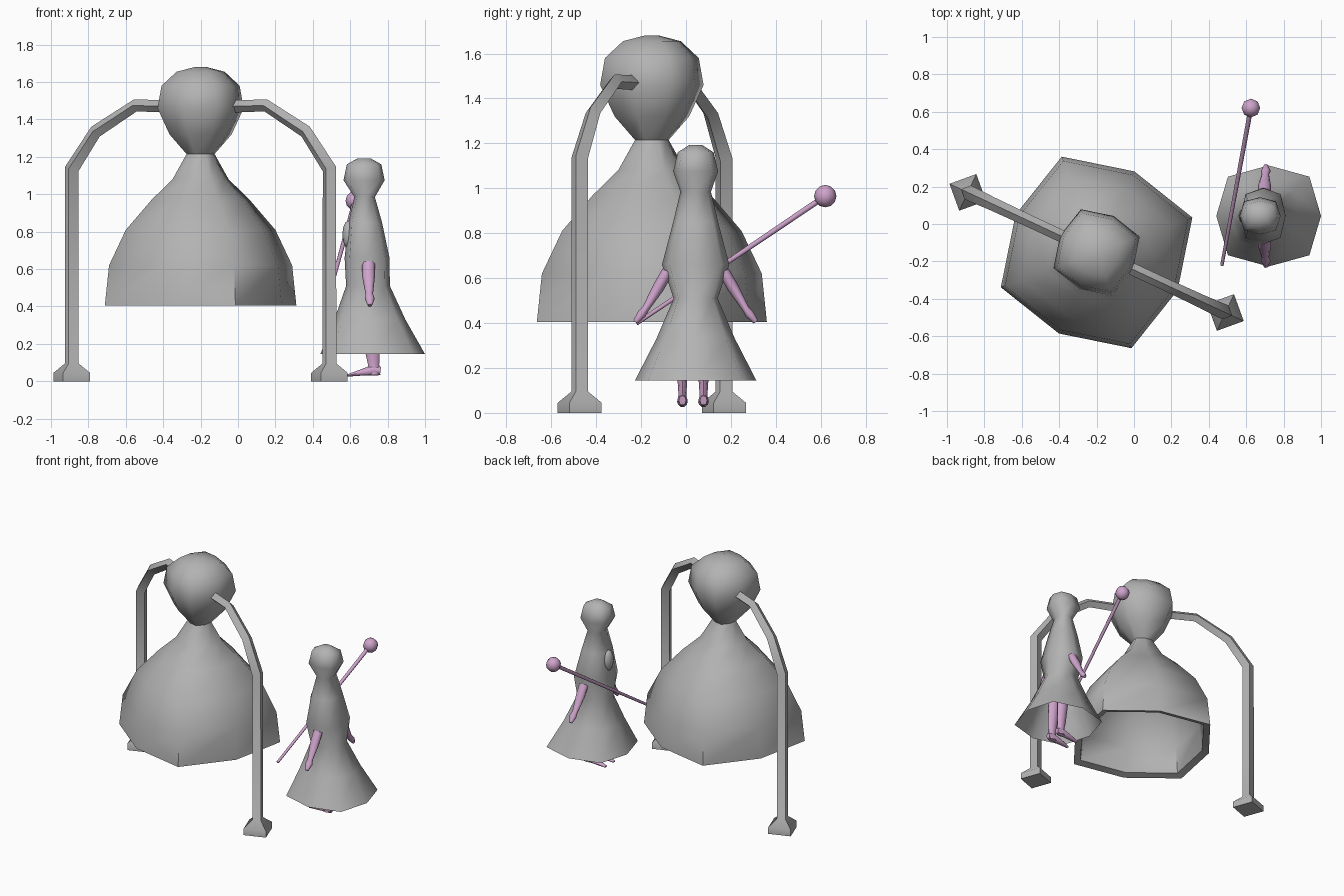
import bpy, bmesh, math
from mathutils import Vector, Matrix

cube = bpy.data.objects.get("Cube")
if cube:
    bpy.data.objects.remove(cube, do_unlink=True)


def material(name, rgb):
    m = bpy.data.materials.new(name)
    m.use_nodes = True
    m.diffuse_color = (*rgb, 1)
    m.node_tree.nodes["Principled BSDF"].inputs["Base Color"].default_value = (*rgb, 1)
    return m


GREY = material("grey", (0.45, 0.45, 0.45))
PINK = material("pink", (0.62, 0.37, 0.6))


def finish(name, bm, mat, angle=60, place=None):
    bmesh.ops.recalc_face_normals(bm, faces=bm.faces)
    if place:
        bm.transform(place)
    mesh = bpy.data.meshes.new(name)
    bm.to_mesh(mesh)
    bm.free()
    mesh.materials.append(mat)
    ob = bpy.data.objects.new(name, mesh)
    bpy.context.collection.objects.link(ob)
    bpy.ops.object.select_all(action='DESELECT')
    ob.select_set(True)
    bpy.context.view_layer.objects.active = ob
    bpy.ops.object.shade_smooth_by_angle(angle=math.radians(angle))
    return ob


def skin(bm, rings, cap_start=True, cap_end=True):
    """Bridge rings of points with quads."""
    loops = [[bm.verts.new(p) for p in ring] for ring in rings]
    n = len(loops[0])
    for a, b in zip(loops, loops[1:]):
        for i in range(n):
            j = (i + 1) % n
            bm.faces.new((a[i], a[j], b[j], b[i]))
    if cap_start:
        bm.faces.new(loops[0])
    if cap_end:
        bm.faces.new(loops[-1])


def octagon(z, cx, rx, ry, corner):
    pts = []
    for i in range(8):
        a = i * math.pi / 4
        k = corner if i % 2 else 1
        pts.append(Vector((cx + rx * k * math.cos(a), ry * k * math.sin(a), z)))
    return pts


def tube(bm, path, radii, sides, side_axis):
    """Sweep a polygon along a path, mitred at the bends."""
    path = [Vector(p) for p in path]
    rings = []
    for i, p in enumerate(path):
        t_in = (p - path[max(i - 1, 0)]).normalized()
        t_out = (path[min(i + 1, len(path) - 1)] - p).normalized()
        t = (t_in + t_out).normalized()
        u = Vector(side_axis)
        u = (u - t * u.dot(t)).normalized()
        v = t.cross(u)
        ru, rv = radii[i]
        rings.append([p + u * ru * math.cos(a) + v * rv * math.sin(a)
                      for a in (k * math.tau / sides for k in range(sides))])
    skin(bm, rings)


# Hollow bell with a knob head, turned on its stand
BELL = Matrix.Translation((-0.2, -0.152, 0)) @ Matrix.Rotation(math.radians(-25), 4, 'Z')
inner = [(1.03, .06), (.95, .19), (.79, .33), (.61, .41), (.42, .43)]
outer = [(.405, .478), (.62, .457), (.81, .373), (.97, .245), (1.08, .14), (1.215, .07),
         (1.32, .155), (1.46, .215), (1.58, .195), (1.655, .12), (1.68, .03)]
bm = bmesh.new()
skin(bm, [octagon(z, 0, r, r, 1.14) for z, r in inner + outer])
finish("bell", bm, GREY, 60, BELL)

# Two bent posts with square feet
for name, s in (("right_post", -1), ("left_post", 1)):
    bm = bmesh.new()
    post = [(.76, .0), (.76, .045), (.76, .095), (.76, 1.135), (.62, 1.335), (.385, 1.475), (.195, 1.47)]
    size = [.108, .108, .041, .041, .036, .033, .033]
    tube(bm, [(s * x, 0, z) for x, z in post], [(r, r) for r in size], 4, (0, 1, 0))
    finish(name, bm, GREY, 60, BELL)

# Robed figure: open skirt, body and head in one loft
FIG = Matrix.Translation((0, 0.043, 0))
robe = [(.145, .72, .28, .27), (.33, .705, .19, .175), (.51, .695, .117, .098), (.66, .69, .12, .15),
        (.85, .68, .09, .1), (.985, .677, .055, .068), (1.075, .674, .11, .1),
        (1.16, .674, .092, .08), (1.192, .674, .035, .03)]
bm = bmesh.new()
skin(bm, [octagon(z, cx, rx, ry, 1.1) for z, cx, rx, ry in robe], cap_start=False)
finish("robe_and_head", bm, GREY, 70, FIG)

# Oval ornament on the chest
bm = bmesh.new()
bmesh.ops.create_uvsphere(bm, u_segments=8, v_segments=6, radius=1)
finish("chest_oval", bm, GREY, 80,
       Matrix.Translation((.59, .043, .785)) @ Matrix.Diagonal((.032, .042, .075, 1)))

# Arms and legs, mirrored across the figure
for side, s in (("right", 1), ("left", -1)):
    bm = bmesh.new()
    tube(bm, [(.698, s * .125, .63), (.698, s * .165, .56), (.702, s * .222, .465),
              (.705, s * .24, .44), (.705, s * .268, .405)],
         [(.034, .026), (.034, .026), (.02, .016), (.026, .02), (.012, .012)], 8, (1, 0, 0))
    finish(side + "_arm", bm, PINK, 60, FIG)

    bm = bmesh.new()
    y = s * .047 - .012
    tube(bm, [(.705, y, .48), (.71, y, .3), (.72, y, .15), (.725, y, .09), (.725, y, .035)],
         [(.045, .035), (.045, .032), (.038, .022), (.03, .018), (.036, .02)], 8, (1, 0, 0))
    tube(bm, [(.762, y, .055), (.725, y, .06), (.66, y, .047), (.585, y, .031)],
         [(.016, .022), (.022, .03), (.024, .017), (.012, .006)], 8, (0, 1, 0))
    finish(side + "_leg", bm, PINK, 60, FIG)

# Staff with a ball tip
bm = bmesh.new()
tip = (.625, .62, .965)
tube(bm, [(.47, -.22, .398), tip], [(.009, .009), (.013, .013)], 8, (1, 0, 0))
bmesh.ops.create_uvsphere(bm, u_segments=8, v_segments=6, radius=.05, matrix=Matrix.Translation(tip))
finish("staff", bm, PINK, 60)
